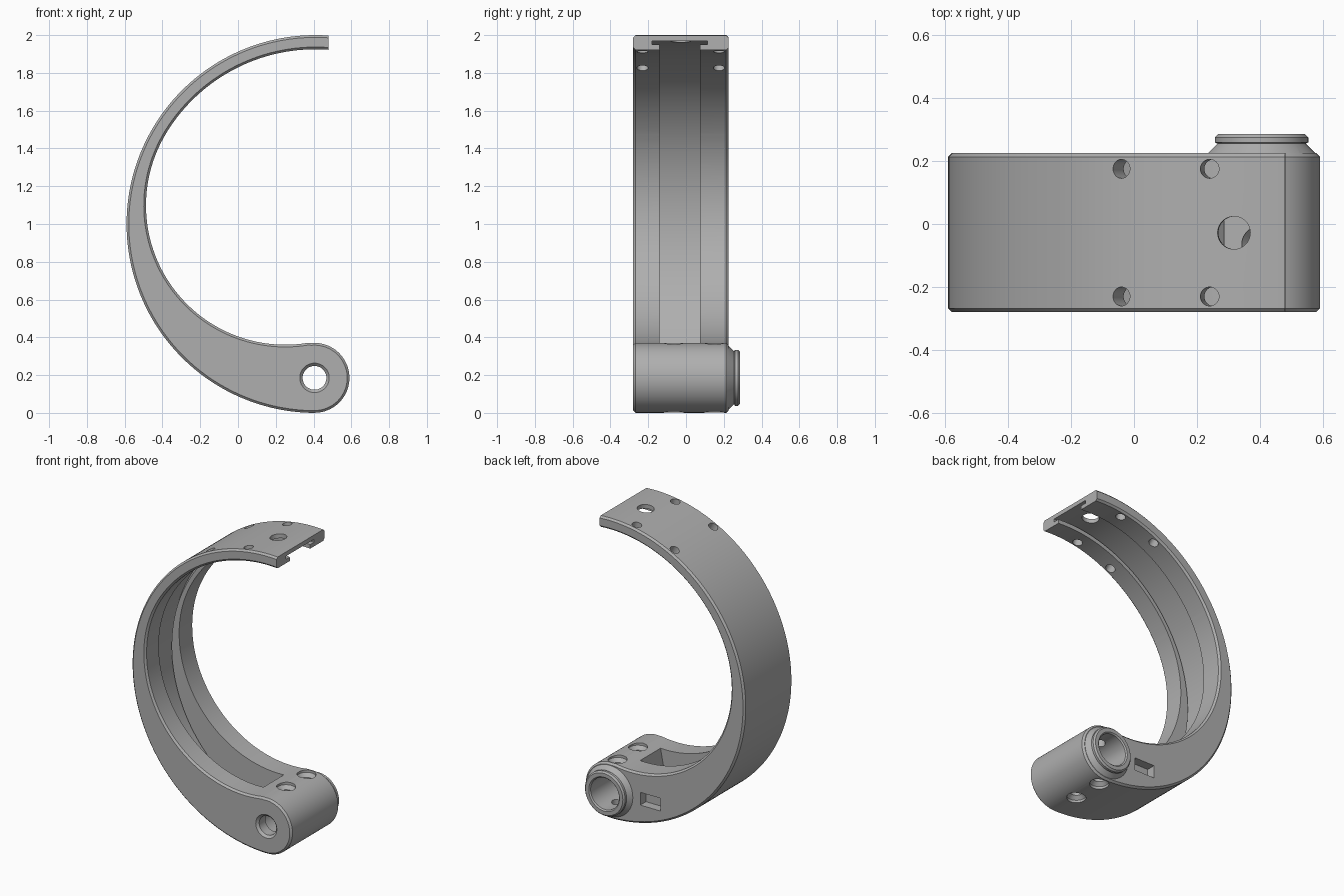
import bpy, bmesh
from math import cos, sin, radians
from mathutils import Vector

cube = bpy.data.objects.get("Cube")
if cube:
    bpy.data.objects.remove(cube)

FRONT, BACK = -0.28, 0.225      # band faces along y
CENTRE = (0.41, 1.0)            # centre of the outer arc
HUB = (0.405, 0.1855)           # centre of the hinge hub

grey = bpy.data.materials.new("plain_grey")
grey.use_nodes = True
colour = (0.43, 0.43, 0.43, 1)
grey.diffuse_color = colour
grey.node_tree.nodes["Principled BSDF"].inputs["Base Color"].default_value = colour


def arc(centre, radius, start, end, steps):
    """Points on an arc in the x-z plane, angles in degrees."""
    angles = [radians(start + (end - start) * i / steps) for i in range(steps + 1)]
    return [(centre[0] + radius * cos(a), centre[1] + radius * sin(a)) for a in angles]


def make_object(name, bm):
    bmesh.ops.recalc_face_normals(bm, faces=bm.faces)
    mesh = bpy.data.meshes.new(name)
    bm.to_mesh(mesh)
    bm.free()
    mesh.materials.append(grey)
    obj = bpy.data.objects.new(name, mesh)
    bpy.context.collection.objects.link(obj)
    return obj


def loft(name, rings, closed=False):
    """Skin a row of equal rings, capping both ends unless closed."""
    bm = bmesh.new()
    loops = [[bm.verts.new(p) for p in ring] for ring in rings]
    n = len(loops[0])
    for a, b in zip(loops, loops[1:]):
        for i in range(n):
            j = (i + 1) % n
            bm.faces.new((a[i], a[j], b[j], b[i]))
    bm.faces.new(loops[0])
    bm.faces.new(loops[-1])
    return make_object(name, bm)


def lathe(name, profile, origin, axis, sides=56):
    """Turn (radius, distance) points around an axis."""
    turn = Vector(axis).to_track_quat('Z', 'Y')
    rings = []
    for r, h in profile:
        ring = [Vector((x, y, h)) for x, y in arc((0, 0), r, 0, 360, sides)[:-1]]
        rings.append([Vector(origin) + turn @ p for p in ring])
    return loft(name, rings)


def combine(target, tool, operation='DIFFERENCE'):
    mod = target.modifiers.new("shape", 'BOOLEAN')
    mod.operation = operation
    mod.solver = 'EXACT'
    mod.object = tool
    bpy.context.view_layer.objects.active = target
    bpy.ops.object.modifier_apply(modifier=mod.name)
    bpy.data.objects.remove(tool)


# Curved band: thin at the top, thick at the hub, with chamfered rims
outline = arc(CENTRE, 1.0, 85.99, 268, 110)
outline += arc(HUB, 0.185, -90, 95, 44)
outline += arc((0.25, 1.098), 0.737, 279.4, 149.5, 80)
outline += arc(CENTRE, 0.925, 148.7, 85.66, 40)
bm = bmesh.new()
front = bm.faces.new([bm.verts.new((x, FRONT, z)) for x, z in outline])
moved = bmesh.ops.extrude_face_region(bm, geom=[front])["geom"]
for v in moved:
    if isinstance(v, bmesh.types.BMVert):
        v.co.y = BACK
if front not in bm.faces[:]:
    front = None
if front is None or len([f for f in bm.faces if len(f.verts) > 4]) < 2:
    bmesh.ops.holes_fill(bm, edges=[e for e in bm.edges if e.is_boundary])
bmesh.ops.recalc_face_normals(bm, faces=bm.faces)
rims = []
for e in bm.edges:
    a, b = (v.co for v in e.verts)
    at_tip = min(a.x, b.x) > 0.475 and min(a.z, b.z) > 1
    if abs(a.y - b.y) < 0.01 and not at_tip:
        rims.append(e)
bmesh.ops.bevel(bm, geom=rims, offset=0.012, segments=1, affect='EDGES', profile=0.5)
band = make_object("hinged_band", bm)

# Stepped boss on the back of the hub
boss = [(0.12, 0.1), (0.16, 0.215), (0.17, 0.225), (0.14, 0.255), (0.148, 0.259),
        (0.148, 0.275), (0.138, 0.285)]
combine(band, lathe("boss", boss, (HUB[0], 0, HUB[1]), (0, 1, 0)), 'UNION')

# Undercut channel along the inside of the band
section = [(-0.14, 0.5), (-0.14, 0.952), (-0.18, 0.952), (-0.18, 0.972),
           (0.115, 0.972), (0.115, 0.952), (0.075, 0.952), (0.075, 0.5)]
rings = []
for i in range(111):
    a = radians(80 + 179 * i / 110)
    rings.append([(CENTRE[0] + r * cos(a), y, CENTRE[1] + r * sin(a)) for y, r in section])
combine(band, loft("channel_cutter", rings))

# Hinge bore: wide from the back, narrow with a countersink at the front
bore = [(0.078, -0.3), (0.078, -0.28), (0.063, -0.265), (0.063, -0.2),
        (0.105, -0.2), (0.105, 0.277), (0.113, 0.285), (0.113, 0.3)]
combine(band, lathe("bore_cutter", bore, (HUB[0], 0, HUB[1]), (0, 1, 0)))

# Countersunk cross holes through the hub
cross = [(0.058, -0.04), (0.058, 0.018), (0.036, 0.04), (0.036, 0.33),
         (0.058, 0.353), (0.058, 0.42)]
for y in (-0.065, 0.15):
    combine(band, lathe("cross_hole_cutter", cross, (0.4, y, 0), (0, 0, 1), 40))


# Radial holes near the tip: four small, one large
def radial_hole(x, y, radius):
    dx = x - CENTRE[0]
    out = Vector((dx, 0, (1 - dx * dx) ** 0.5))
    origin = (CENTRE[0], y, CENTRE[1])
    combine(band, lathe("hole_cutter", [(radius, 0.8), (radius, 1.1)], origin, out, 40))


for x in (-0.04, 0.24):
    for y in (-0.23, 0.175):
        radial_hole(x, y, 0.03)
radial_hole(0.317, -0.028, 0.052)

# Rectangular pocket in the back face beside the hub
pocket = [(0.03, 0.15), (0.18, 0.15), (0.18, 0.235), (0.03, 0.235)]
combine(band, loft("pocket_cutter", [[(x, y, z) for x, z in pocket] for y in (0.165, 0.3)]))

# Smooth curves, crisp edges
bpy.ops.object.select_all(action='DESELECT')
band.select_set(True)
bpy.context.view_layer.objects.active = band
bpy.ops.object.shade_smooth_by_angle(angle=radians(25))
